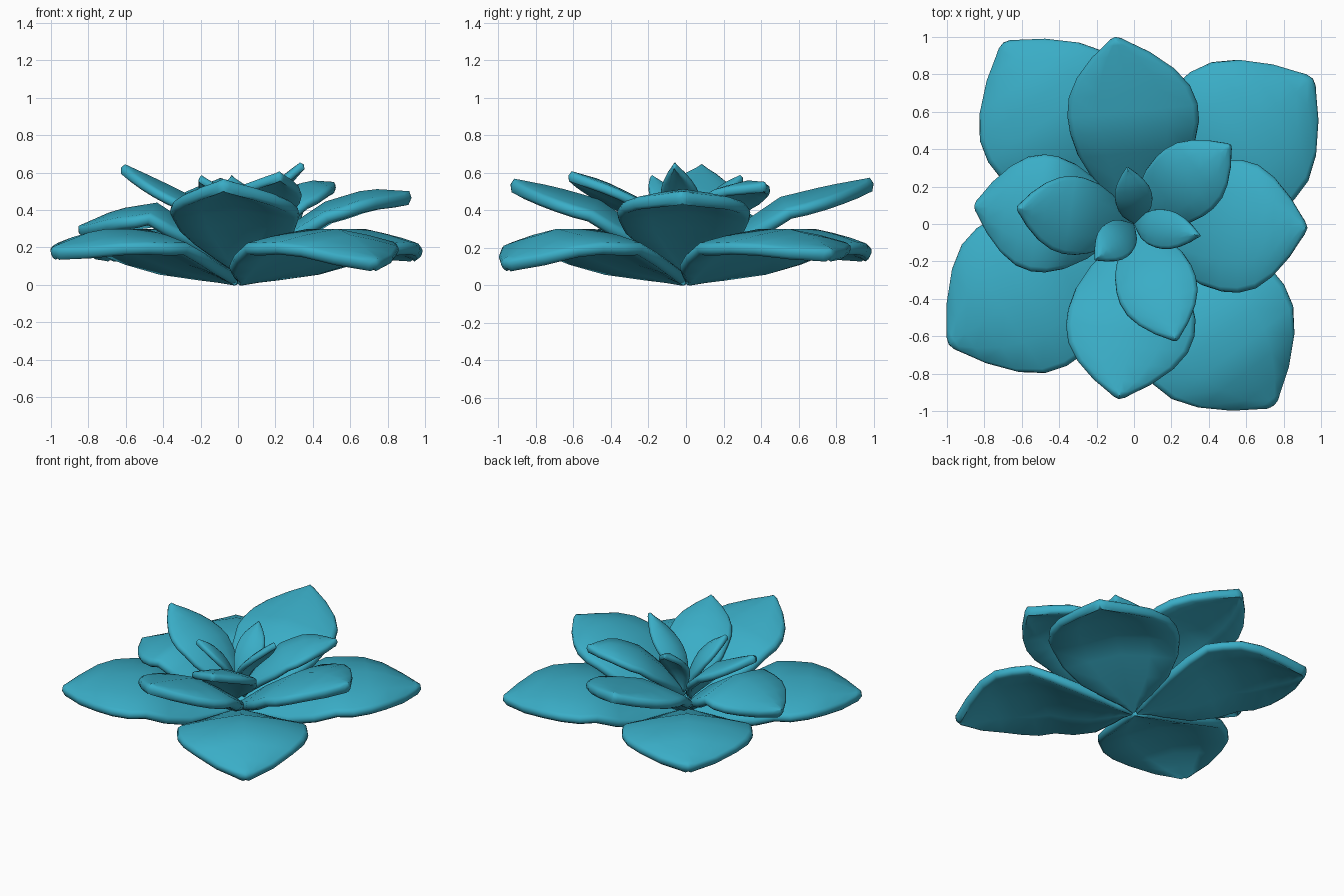
import bpy, bmesh, math

if "Cube" in bpy.data.objects:
    bpy.data.objects.remove(bpy.data.objects["Cube"])

teal = bpy.data.materials.new("teal")
teal.diffuse_color = (0.042, 0.42, 0.57, 1)
teal.use_nodes = True
teal.node_tree.nodes["Principled BSDF"].inputs["Base Color"].default_value = teal.diffuse_color

# shared petal outline: (fraction of length, fraction of half width)
OUTLINE = [(0, .05), (.06, .19), (.12, .36), (.25, .69), (.38, .9), (.5, .99), (.6, 1),
           (.7, .93), (.8, .75), (.9, .45), (.96, .2), (.985, .1)]
TOP = [-1, -.55, 0, .55, 1]


def height(zs, u):
    # heights along the midrib, given at quarter points
    i = min(int(u * 4), 3)
    f = u * 4 - i
    return zs[i] * (1 - f) + zs[i + 1] * f


def petal(name, tip, half, zs, thick, drop, bend=0, power=1):
    """Arched pointed petal with a rounded rim, from the centre to tip (x, y)."""
    length = math.hypot(*tip)
    dx, dy = tip[0] / length, tip[1] / length
    bm = bmesh.new()

    def point(u, w, c, inset, depth):
        # point on the petal; depth goes down along the normal of the midrib
        u0, u1 = max(u - .08, 0.02), min(u + .08, 1)
        run = (u1 ** power - u0 ** power) * length
        rise = height(zs, u1) - height(zs, u0)
        k = math.hypot(run, rise)
        side = c * max(w * half - inset, w * half * .3)
        r = u ** power * length + depth * rise / k
        s = side + bend * 4 * u * (1 - u)
        z = height(zs, u) - drop * abs(c) ** 1.25 * w - depth * run / k
        return bm.verts.new((dx * r - dy * s, dy * r + dx * s, z))

    rings = []
    for u, w in OUTLINE:
        ring = [point(u, w, c, thick * .4, 0) for c in TOP]
        ring += [point(u, w, 1, thick * .08, thick * .2), point(u, w, 1, 0, thick * .5),
                 point(u, w, 1, thick * .08, thick * .8)]
        ring += [point(u, w, c, thick * .4, thick) for c in TOP[::-1]]
        ring += [point(u, w, -1, thick * .08, thick * .8), point(u, w, -1, 0, thick * .5),
                 point(u, w, -1, thick * .08, thick * .2)]
        rings.append(ring)
    n = len(rings[0])
    for a, b in zip(rings, rings[1:]):
        for k in range(n):
            bm.faces.new((a[k], a[(k + 1) % n], b[(k + 1) % n], b[k]))
    # blunt tip and closed base
    end = point(1, 0, 0, 0, thick * .5)
    for k in range(n):
        bm.faces.new((rings[-1][k], rings[-1][(k + 1) % n], end))
    bm.faces.new(rings[0])
    bmesh.ops.recalc_face_normals(bm, faces=bm.faces)
    me = bpy.data.meshes.new(name)
    bm.to_mesh(me)
    bm.free()
    me.materials.append(teal)
    ob = bpy.data.objects.new(name, me)
    bpy.context.collection.objects.link(ob)
    bpy.ops.object.select_all(action='DESELECT')
    ob.select_set(True)
    bpy.context.view_layer.objects.active = ob
    bpy.ops.object.shade_smooth_by_angle(angle=math.radians(60))


# lowest ring of drooping petals
for i, (tip, z) in enumerate([((.965, .785), .19), ((-.705, .98), .19),
                              ((-1.0, -.65), .2), ((.755, -.985), .13)]):
    petal(f"outer_petal_{i+1}", tip, .44, (.065, .17, .3, .3, z), .068, .075)

# second ring
petal("middle_petal_right", (.93, -.02), .355, (.1, .29, .445, .515, .5), .068, .055)
petal("middle_petal_back", (-.10, .995), .35, (.1, .3, .47, .53, .575), .068, .055, -.055)
petal("middle_petal_left", (-.865, .10), .315, (.1, .3, .44, .405, .31), .068, .055)
petal("middle_petal_front", (-.08, -.93), .345, (.1, .3, .46, .525, .57), .068, .06, .03)

# third ring
petal("inner_petal_right", (.52, .425), .205, (.17, .35, .49, .56, .55), .052, .04, 0, 1.15)
petal("inner_petal_left", (-.615, .085), .21, (.17, .35, .49, .57, .65), .052, .04, 0, 1.15)
petal("inner_petal_front", (.225, -.62), .215, (.17, .33, .48, .56, .61), .052, .04, 0, 1.15)

# small heart petals
petal("heart_petal_right", (.34, -.06), .105, (.2, .38, .48, .57, .66), .04, .03, 0, 1.5)
petal("heart_petal_back", (-.035, .295), .1, (.2, .35, .46, .54, .59), .04, .03, -.015, 1.5)
petal("heart_petal_front", (-.2, -.185), .105, (.2, .35, .46, .54, .59), .04, .03, 0, 1.5)
